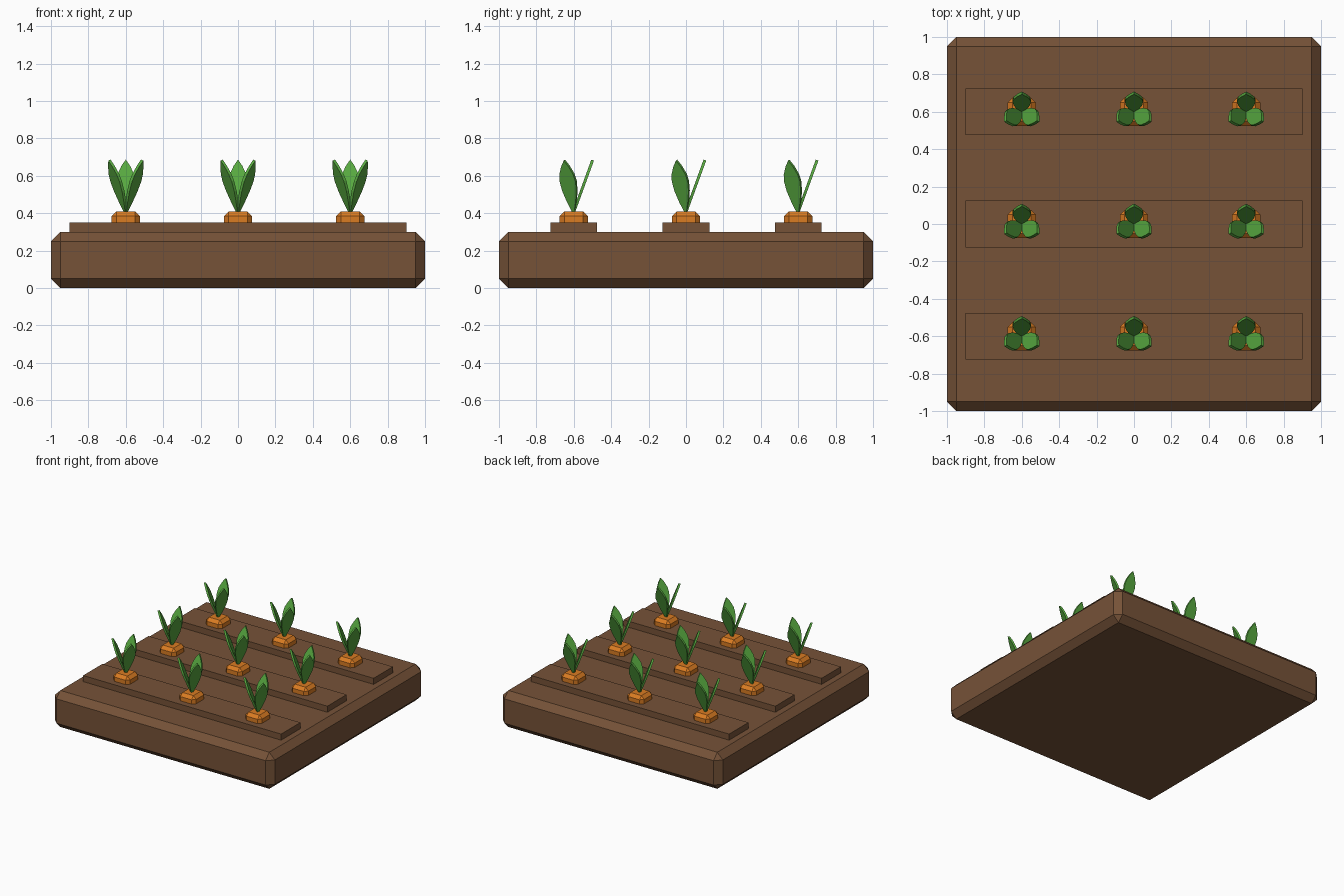
import bpy, bmesh, math
from mathutils import Matrix, Vector

if "Cube" in bpy.data.objects:
    bpy.data.objects.remove(bpy.data.objects["Cube"])


def material(name, color):
    m = bpy.data.materials.new(name)
    m.diffuse_color = (*color, 1)
    m.use_nodes = True
    m.node_tree.nodes["Principled BSDF"].inputs["Base Color"].default_value = m.diffuse_color
    return m


SOIL = material("soil brown", (0.18, 0.085, 0.039))
ORANGE = material("carrot orange", (0.70, 0.20, 0.016))
GREEN = material("leaf green", (0.098, 0.40, 0.052))


def finish(bm, name, mat):
    bmesh.ops.recalc_face_normals(bm, faces=bm.faces)
    mesh = bpy.data.meshes.new(name)
    bm.to_mesh(mesh)
    bm.free()
    mesh.materials.append(mat)
    obj = bpy.data.objects.new(name, mesh)
    bpy.context.collection.objects.link(obj)
    return obj


def box(name, size, center, mat, bevel=0):
    bm = bmesh.new()
    bmesh.ops.create_cube(bm, size=1)
    bmesh.ops.scale(bm, vec=size, verts=bm.verts)
    bmesh.ops.translate(bm, vec=center, verts=bm.verts)
    if bevel:
        bmesh.ops.bevel(bm, geom=bm.edges[:], offset=bevel, segments=1,
                        profile=0.5, affect='EDGES')
    return finish(bm, name, mat)


# Half outline of a leaf: distance along the leaf, half width
LEAF = [(0.0, 0.006), (0.06, 0.027), (0.12, 0.043), (0.175, 0.049),
        (0.215, 0.043), (0.26, 0.023)]
TIP = 0.295
THICK = 0.015
TILT = math.radians(20)


def leaves(name, x, y):
    """Three flat leaves leaning outwards, one towards the back."""
    bm = bmesh.new()
    outline = ([(w, s) for s, w in LEAF] + [(0, TIP)]
               + [(-w, s) for s, w in reversed(LEAF)])
    for k in range(3):
        place = (Matrix.Translation((x, y, 0.407))
                 @ Matrix.Rotation(k * math.tau / 3, 4, 'Z')
                 @ Matrix.Rotation(-TILT, 4, 'X'))
        rings = [[bm.verts.new(place @ Vector((w, d, s))) for w, s in outline]
                 for d in (-THICK / 2, THICK / 2)]
        bm.faces.new(rings[0])
        bm.faces.new(rings[1][::-1])
        n = len(outline)
        for i in range(n):
            j = (i + 1) % n
            bm.faces.new((rings[0][i], rings[1][i], rings[1][j], rings[0][j]))
    return finish(bm, name, GREEN)


# Bed of soil with chamfered edges
box("soil_bed", (2, 2, 0.3), (0, 0, 0.15), SOIL, 0.05)

# Raised rows, each with three carrots
for row, y in enumerate((-0.6, 0, 0.6)):
    box(f"soil_row_{row}", (1.8, 0.25, 0.07), (0, y, 0.315), SOIL)
    for col, x in enumerate((-0.6, 0, 0.6)):
        box(f"carrot_{row}_{col}", (0.15, 0.15, 0.15), (x, y, 0.335), ORANGE, 0.025)
        leaves(f"carrot_leaves_{row}_{col}", x, y)
